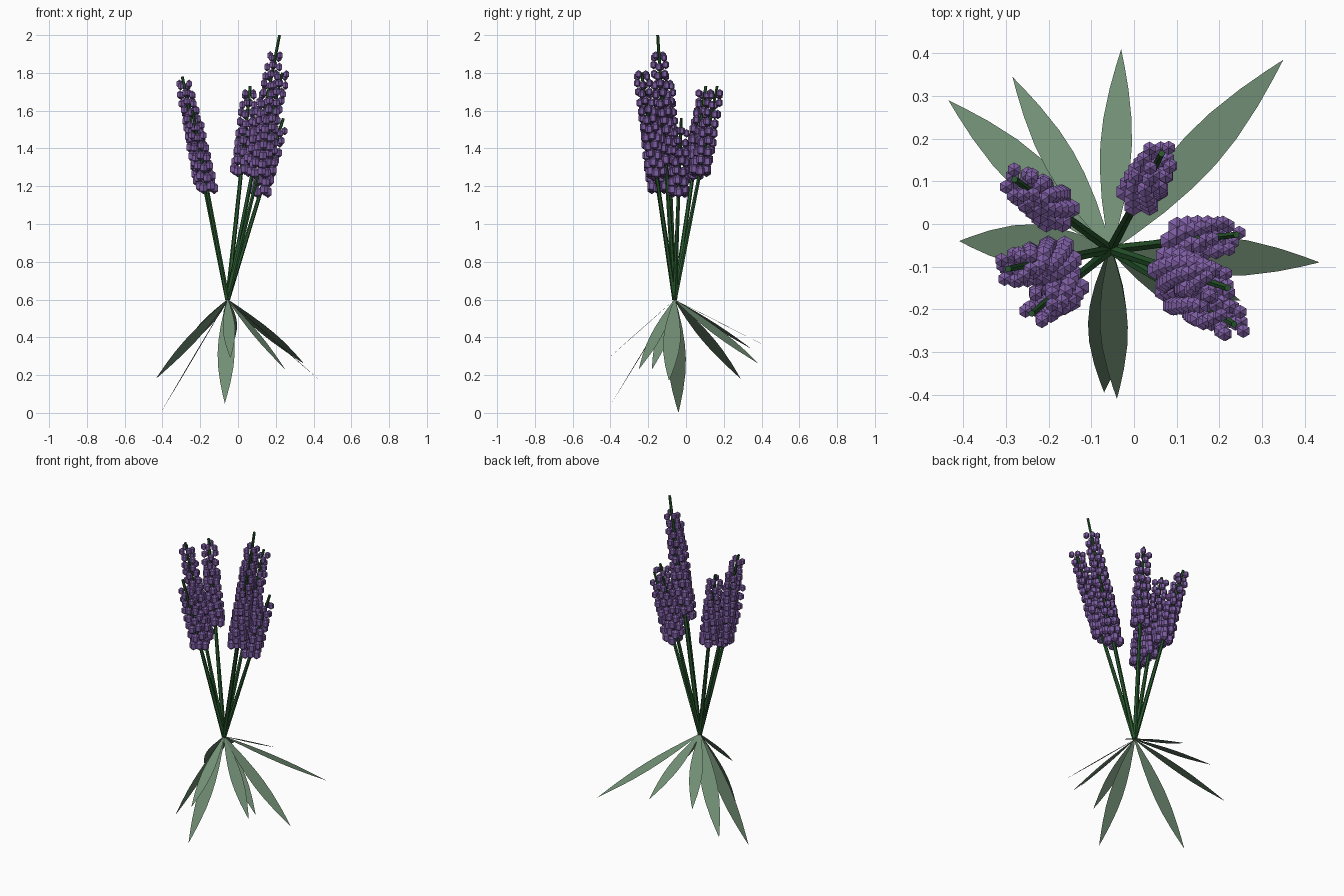
import bpy, bmesh, math
from mathutils import Vector, Matrix

if "Cube" in bpy.data.objects:
    bpy.data.objects.remove(bpy.data.objects["Cube"])


def material(name, colour):
    m = bpy.data.materials.new(name)
    m.use_nodes = True
    m.diffuse_color = (*colour, 1)
    m.node_tree.nodes["Principled BSDF"].inputs["Base Color"].default_value = (*colour, 1)
    return m


STEM = material("dark green", (0.022, 0.10, 0.027))
LEAF = material("sage green", (0.165, 0.27, 0.175))
PETAL = material("lavender purple", (0.205, 0.11, 0.36))

ROOT = Vector((-0.055, -0.06, 0.6))


def finish(bm, name, mat):
    mesh = bpy.data.meshes.new(name)
    bm.to_mesh(mesh)
    bm.free()
    mesh.materials.append(mat)
    obj = bpy.data.objects.new(name, mesh)
    bpy.context.collection.objects.link(obj)
    return obj


def stem(name, tip):
    """Thin tapering rod from the shared root to the tip."""
    axis = tip - ROOT
    turn = axis.to_track_quat('Z', 'Y').to_matrix().to_4x4()
    bm = bmesh.new()
    bmesh.ops.create_cone(bm, cap_ends=True, segments=6, radius1=0.013, radius2=0.008,
                          depth=axis.length,
                          matrix=Matrix.Translation((ROOT + tip) / 2) @ turn)
    finish(bm, name, STEM)


def flower_spike(name, tip, low, high):
    """Rings of upright six-sided buds around the stem, smaller towards the top."""
    axis = tip - ROOT
    rows = max(2, round((high - low) / 0.044))
    bm = bmesh.new()
    for row in range(rows):
        f = row / (rows - 1)
        z = low + (high - low) * f
        centre = ROOT + axis * ((z - ROOT.z) / axis.z)
        count = 6 if f < 0.6 else 5 if f < 0.85 else 4
        ring, size = 0.038 - 0.006 * f, 0.027 - 0.008 * f
        for i in range(count):
            a = math.tau * (i + 0.5 * (row % 2)) / count + 0.3 * row
            lift = 0.012 * (i % 2)
            place = centre + Vector((ring * math.cos(a), ring * math.sin(a), lift))
            bmesh.ops.create_uvsphere(
                bm, u_segments=6, v_segments=3, radius=1,
                matrix=Matrix.Translation(place) @ Matrix.Diagonal((size, size, size * 1.2, 1)))
    finish(bm, name, PETAL)


# Half-width of a leaf along its length, as fractions
LEAF_SHAPE = [(0, 0.08), (0.1, 0.37), (0.25, 0.73), (0.4, 0.95), (0.52, 1),
              (0.65, 0.9), (0.8, 0.6), (0.92, 0.26)]


def leaf(name, tip):
    """Flat pointed blade whose width lies level."""
    axis = tip - ROOT
    side = axis.cross(Vector((0, 0, 1))).normalized() * axis.length * 0.07
    bm = bmesh.new()
    right = [bm.verts.new(ROOT + axis * t + side * w) for t, w in LEAF_SHAPE]
    left = [bm.verts.new(ROOT + axis * t - side * w) for t, w in LEAF_SHAPE]
    end = bm.verts.new(tip)
    face = bm.faces.new(right + [end] + left[::-1])
    face.normal_update()
    if face.normal.z < 0:
        face.normal_flip()
    finish(bm, name, LEAF)


# Stem tip, then lowest and highest bud heights
FLOWERS = [
    ((-0.28, 0.105, 1.73), 1.26, 1.68),
    ((-0.295, -0.105, 1.78), 1.22, 1.73),
    ((-0.24, -0.21, 1.60), 1.19, 1.51),
    ((0.065, 0.165, 1.73), 1.28, 1.68),
    ((0.24, -0.025, 1.56), 1.17, 1.48),
    ((0.22, -0.15, 2.0), 1.34, 1.88),
    ((0.235, -0.235, 1.80), 1.27, 1.78),
]
for n, (tip, low, high) in enumerate(FLOWERS, 1):
    stem(f"stem_{n}", Vector(tip))
    flower_spike(f"flower_spike_{n}", Vector(tip), low, high)

LEAF_TIPS = [
    (-0.435, 0.29, 0.18), (-0.285, 0.345, 0.34), (-0.03, 0.41, 0.36), (0.35, 0.385, 0.26),
    (0.435, -0.09, 0.17), (0.25, -0.18, 0.23), (0.25, -0.25, 0.23), (-0.04, -0.41, 0.29),
    (-0.07, -0.395, 0.05), (-0.41, -0.04, 0.0),
]
for n, tip in enumerate(LEAF_TIPS, 1):
    leaf(f"leaf_{n}", Vector(tip))
